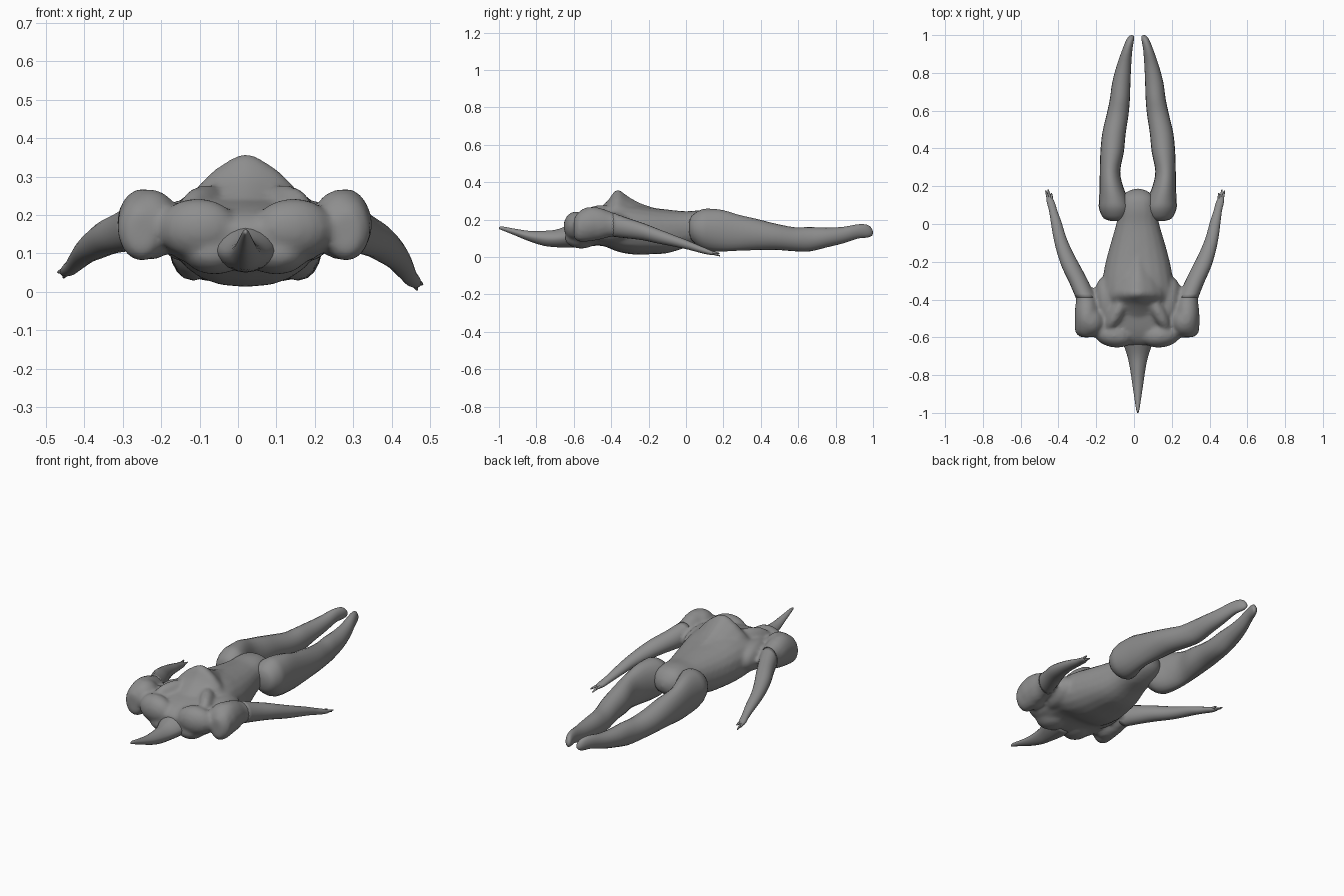
import bpy, bmesh, math

if "Cube" in bpy.data.objects:
    bpy.data.objects.remove(bpy.data.objects["Cube"])

CX = 0.02  # body midline
grey = bpy.data.materials.new("dark_grey")
grey.diffuse_color = (.27, .27, .27, 1)
grey.use_nodes = True
grey.node_tree.nodes["Principled BSDF"].inputs["Base Color"].default_value = grey.diffuse_color


def spline(rows, steps):
    """Catmull-Rom interpolation of cross-section rows."""
    out = []
    n = len(rows)
    for i in range(n - 1):
        p = [rows[max(i - 1, 0)], rows[i], rows[i + 1], rows[min(i + 2, n - 1)]]
        for s in range(steps):
            t = s / steps
            out.append([0.5 * (2 * b + (c - a) * t + (2 * a - 5 * b + 4 * c - d) * t * t
                               + (3 * b - a - 3 * c + d) * t ** 3) for a, b, c, d in zip(*p)])
    out.append(list(rows[-1]))
    return out


def loft(name, rows, sides=20, steps=3, power=2.0):
    """Skin along y. Rows are x, y, z, half width, half height."""
    bm = bmesh.new()
    rings = []
    e = 2 / power
    for x, y, z, rx, rz in spline(rows, steps):
        ring = []
        for k in range(sides):
            a = 2 * math.pi * k / sides
            c, s = math.cos(a), math.sin(a)
            ring.append(bm.verts.new((x + max(rx, .002) * math.copysign(abs(c) ** e, c), y,
                                      z + max(rz, .002) * math.copysign(abs(s) ** e, s))))
        rings.append(ring)
    for a, b in zip(rings, rings[1:]):
        for k in range(sides):
            j = (k + 1) % sides
            bm.faces.new((a[k], a[j], b[j], b[k]))
    bm.faces.new(rings[0])
    bm.faces.new(rings[-1])
    return finish(name, bm)


def blob(name, loc, size, rot=0):
    bm = bmesh.new()
    bmesh.ops.create_uvsphere(bm, u_segments=18, v_segments=12, radius=1)
    ob = finish(name, bm)
    ob.location, ob.scale, ob.rotation_euler = loc, size, (0, 0, rot)
    return ob


def finish(name, bm):
    bmesh.ops.recalc_face_normals(bm, faces=bm.faces)
    me = bpy.data.meshes.new(name)
    bm.to_mesh(me)
    bm.free()
    me.polygons.foreach_set("use_smooth", [True] * len(me.polygons))
    me.materials.append(grey)
    ob = bpy.data.objects.new(name, me)
    bpy.context.collection.objects.link(ob)
    return ob


def fuse(parts, name):
    """Join overlapping parts and blend their seams."""
    for o in bpy.context.selected_objects:
        o.select_set(False)
    for o in parts:
        o.select_set(True)
    bpy.context.view_layer.objects.active = parts[0]
    bpy.ops.object.join()
    ob = parts[0]
    ob.name = name
    rm = ob.modifiers.new("blend", 'REMESH')
    rm.mode, rm.voxel_size, rm.use_smooth_shade = 'VOXEL', .011, True
    sm = ob.modifiers.new("soften", 'SMOOTH')
    sm.factor, sm.iterations = .5, 5


# torso from shoulders to pelvis
torso = [(-.64, .10, .09, .17), (-.61, .17, .065, .20), (-.55, .215, .055, .225), (-.45, .215, .06, .25),
         (-.37, .20, .03, .28), (-.29, .187, .014, .282), (-.2, .17, .014, .267), (-.1, .143, .02, .254),
         (0, .114, .05, .245), (.08, .10, .065, .25), (.14, .087, .09, .237), (.175, .05, .12, .2),
         (.187, .01, .15, .17)]
trunk = [loft("torso", [(CX, y, (b + t) / 2, w, (t - b) / 2) for y, w, b, t in torso], power=2.3)]

# raised ridge in the middle of the trunk
crest = [(-.54, .08, .21), (-.48, .12, .25), (-.42, .15, .30), (-.37, .15, .362),
         (-.31, .13, .325), (-.24, .09, .287), (-.14, .05, .255)]
trunk.append(loft("trunk_ridge", [(CX, y, .2, w * 1.1, t - .2) for y, w, t in crest], power=1.45))

# pointed head
head = [(-.56, .10, .05, .2), (-.64, .075, .05, .165), (-.70, .055, .053, .145), (-.76, .042, .06, .14),
        (-.84, .03, .085, .14), (-.92, .018, .118, .152), (-.98, .009, .142, .163), (-1, .003, .15, .16)]
loft("head_spike", [(CX, y, (b + t) / 2, w, (t - b) / 2) for y, w, b, t in head], power=1.7)

# leg sections, mirrored about the midline
leg = [(.118, .015, .16, .02, .02), (.118, .03, .155, .062, .065), (.12, .08, .15, .085, .103),
       (.127, .13, .145, .078, .113), (.14, .2, .14, .062, .11), (.147, .28, .13, .054, .096),
       (.136, .38, .12, .062, .083), (.126, .48, .108, .062, .07), (.107, .58, .095, .058, .064),
       (.095, .66, .095, .053, .065), (.087, .75, .104, .048, .053), (.073, .84, .117, .038, .044),
       (.056, .92, .137, .027, .038), (.042, .97, .138, .021, .034), (.034, .993, .133, .014, .02),
       (.032, 1, .13, .003, .004)]

# arm sections, right hand slightly lower than left
arm = [(.27, -.6, .155, .03, .05), (.27, -.575, .16, .06, .078), (.268, -.52, .175, .066, .092),
       (.27, -.46, .178, .064, .085), (.274, -.39, .173, .054, .064), (.305, -.31, .155, .052, .054),
       (.34, -.23, .138, .05, .046), (.37, -.15, .115, .042, .039), (.392, -.07, .093, .034, .031),
       (.406, .01, .07, .028, .024), (.418, .07, .05, .022, .019), (.428, .115, .036, .021, .015),
       (.435, .145, .028, .014, .01)]

for side, label in ((1, "right"), (-1, "left")):
    loft(label + "_leg", [(CX + side * x, y, z, a, b) for x, y, z, a, b in leg])

    def place(x, y, z):
        t = max(0, (y + .4) / .55)
        if side > 0:
            return CX + x - .008 + .016 * t, y, z - .008 * t
        return CX - x - .035 * t, y, z + .022 * t

    trunk.append(loft(label + "_arm", [(*place(x, y, z), a, b) for x, y, z, a, b in arm if y < -.2]))
    loft(label + "_forearm", [(*place(x, y, z), a, b) for x, y, z, a, b in arm if y > -.4])
    # fingers
    for i, (dx, dy, dz) in enumerate(((-.014, .165, .03), (.002, .183, .014), (.016, .178, .028))):
        a = place(.43 + dx * .5, .125, .034)
        b = place(.435 + dx, dy, dz)
        mid = [(p + q) / 2 for p, q in zip(a, b)]
        loft("%s_finger_%d" % (label, i + 1), [(*a, .008, .008), (*mid, .007, .007), (*b, .003, .003)], sides=8)
    # shoulder cap, collar, neck, side and blade muscles
    for part, x, y, z, size, rot in (
            ("shoulder", .25, -.515, .175, (.08, .085, .092), -.3),
            ("collar_muscle", .125, -.59, .165, (.105, .064, .078), .15),
            ("neck_muscle", .08, -.56, .1, (.08, .09, .055), .5),
            ("side_muscle", .165, -.42, .16, (.06, .14, .08), -.15),
            ("blade_muscle", .1, -.45, .21, (.045, .13, .068), .5)):
        trunk.append(blob(label + "_" + part, (CX + side * x, y, z), size, side * rot))

fuse(trunk, "trunk_and_shoulders")
